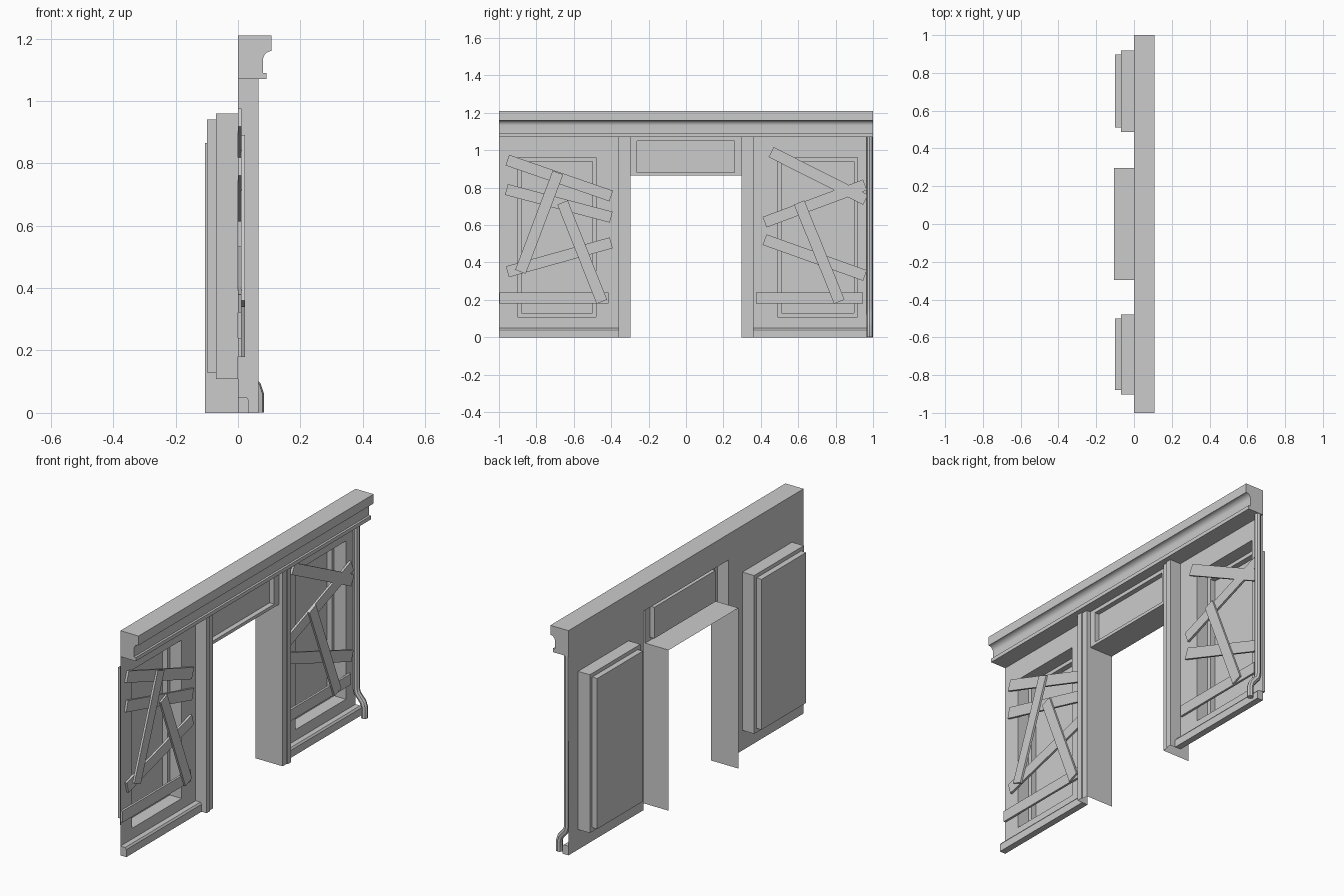
import bpy, bmesh, math
from mathutils import Matrix

if "Cube" in bpy.data.objects:
    bpy.data.objects.remove(bpy.data.objects["Cube"])


def finish(name, bm):
    me = bpy.data.meshes.new(name)
    bm.to_mesh(me)
    bm.free()
    ob = bpy.data.objects.new(name, me)
    bpy.context.collection.objects.link(ob)
    return ob


def stepped_panel(name, rings):
    """Nested rectangles (y0, y1, z0, z1, x) bridged together, last one filled."""
    bm = bmesh.new()
    prev = None
    for y0, y1, z0, z1, x in rings:
        cur = [bm.verts.new((x, y, z)) for y, z in ((y0, z0), (y1, z0), (y1, z1), (y0, z1))]
        if prev:
            for i in range(4):
                j = (i + 1) % 4
                bm.faces.new((prev[i], prev[j], cur[j], cur[i]))
        prev = cur
    bm.faces.new(prev)
    return finish(name, bm)


def strip_up(name, pts, z0, z1):
    """Open plan profile of (x, y) points raised from z0 to z1."""
    bm = bmesh.new()
    lo = [bm.verts.new((x, y, z0)) for x, y in pts]
    hi = [bm.verts.new((x, y, z1)) for x, y in pts]
    for i in range(len(pts) - 1):
        bm.faces.new((lo[i], lo[i + 1], hi[i + 1], hi[i]))
    return finish(name, bm)


def prism_y(name, prof, y0, y1):
    """Closed (x, z) profile run along y."""
    bm = bmesh.new()
    a = [bm.verts.new((x, y0, z)) for x, z in prof]
    b = [bm.verts.new((x, y1, z)) for x, z in prof]
    n = len(prof)
    for i in range(n):
        j = (i + 1) % n
        bm.faces.new((a[i], a[j], b[j], b[i]))
    bm.faces.new(a)
    bm.faces.new(b)
    bmesh.ops.recalc_face_normals(bm, faces=bm.faces)
    return finish(name, bm)


def board(name, y1, z1, y2, z2, x, w=0.06, t=0.012):
    bm = bmesh.new()
    bmesh.ops.create_cube(bm, size=1)
    length = math.hypot(y2 - y1, z2 - z1)
    ang = math.atan2(z2 - z1, y2 - y1)
    bm.transform(Matrix.Translation((x + t / 2, (y1 + y2) / 2, (z1 + z2) / 2))
                 @ Matrix.Rotation(ang, 4, 'X')
                 @ Matrix.Diagonal((t, length, w, 1)))
    return finish(name, bm)


# Wall halves with stepped window recesses
for side, wall, win in (("left", (-1, -0.36), (-0.902, -0.48)), ("right", (0.36, 1), (0.488, 0.918))):
    a, b = win
    stepped_panel(side + "_wall", [
        (*wall, 0, 1.07, 0),
        (a, b, 0.108, 0.96, 0), (a, b, 0.108, 0.96, -0.07),
        (a + 0.022, b - 0.02, 0.13, 0.94, -0.07), (a + 0.022, b - 0.02, 0.13, 0.94, -0.1)])
    # Skirting
    prism_y(side + "_skirting", [(0, 0), (0.035, 0), (0.035, 0.04), (0.028, 0.05), (0, 0.05)], *wall)

# Door casings and deep jambs
casing = [(0.035, 0.297), (0.058, 0.297), (0.058, 0.33), (0.065, 0.33), (0.065, 0.36), (0, 0.36)]
jamb = [(-0.105, 0.297), (0.035, 0.297)]
for name, prof, top in (("casing", casing, 1.07), ("jamb", jamb, 0.865)):
    strip_up("right_" + name, prof, 0, top)
    strip_up("left_" + name, [(x, -y) for x, y in reversed(prof)], 0, top)

# Transom panel above the door, and the door soffit
stepped_panel("transom", [(-0.297, 0.297, 0.865, 1.07, 0.035),
                          (-0.262, 0.258, 0.882, 1.05, 0.035), (-0.262, 0.258, 0.882, 1.05, 0.008)])
bm = bmesh.new()
bm.faces.new([bm.verts.new(p) for p in ((-0.105, -0.297, 0.865), (-0.105, 0.297, 0.865),
                                        (0.035, 0.297, 0.865), (0.035, -0.297, 0.865))])
finish("door_soffit", bm)

# Cornice with a cove moulding
cove = [(0.108 - 0.028 * math.sin(t), 1.132 + 0.028 * math.cos(t))
        for t in (math.pi / 2 * k / 5 for k in range(6))]
cornice = prism_y("cornice", [(0, 1.07), (0.092, 1.07), (0.092, 1.09), (0.08, 1.09)]
                  + cove[::-1] + [(0.108, 1.21), (0, 1.21)], -1, 1)

# Boards nailed over the windows; the steep ones lie on top
flat = [(-0.955, 0.947, -0.4, 0.755), (-0.96, 0.79, -0.4, 0.642), (-0.955, 0.35, -0.4, 0.505),
        (-0.998, 0.21, -0.415, 0.21), (0.455, 0.99, 0.96, 0.735), (0.42, 0.615, 0.957, 0.815),
        (0.42, 0.522, 0.957, 0.33), (0.375, 0.21, 0.945, 0.21)]
steep = [(-0.685, 0.88, -0.885, 0.35), (-0.66, 0.72, -0.45, 0.19), (0.605, 0.72, 0.82, 0.19)]
for i, seg in enumerate(flat):
    board(f"board_{i + 1}", *seg, 0.0)
for i, seg in enumerate(steep):
    board(f"brace_board_{i + 1}", *seg, 0.01)

# Drainpipe with a kicked-out foot
cu = bpy.data.curves.new("drainpipe", 'CURVE')
cu.dimensions = '3D'
cu.bevel_depth = 0.017
cu.bevel_resolution = 2
cu.use_fill_caps = True
path = [(0.018, 1.07), (0.018, 0.15), (0.024, 0.125), (0.058, 0.085), (0.066, 0.06), (0.066, 0.002)]
sp = cu.splines.new('POLY')
sp.points.add(len(path) - 1)
for p, (x, z) in zip(sp.points, path):
    p.co = (x, 0.982, z, 1)
pipe = bpy.data.objects.new("drainpipe", cu)
bpy.context.collection.objects.link(pipe)

# Smooth the curved parts
bpy.ops.object.select_all(action='DESELECT')
for ob in (cornice, pipe):
    ob.select_set(True)
bpy.context.view_layer.objects.active = pipe
bpy.ops.object.convert(target='MESH')
bpy.ops.object.shade_smooth_by_angle(angle=math.radians(40))
